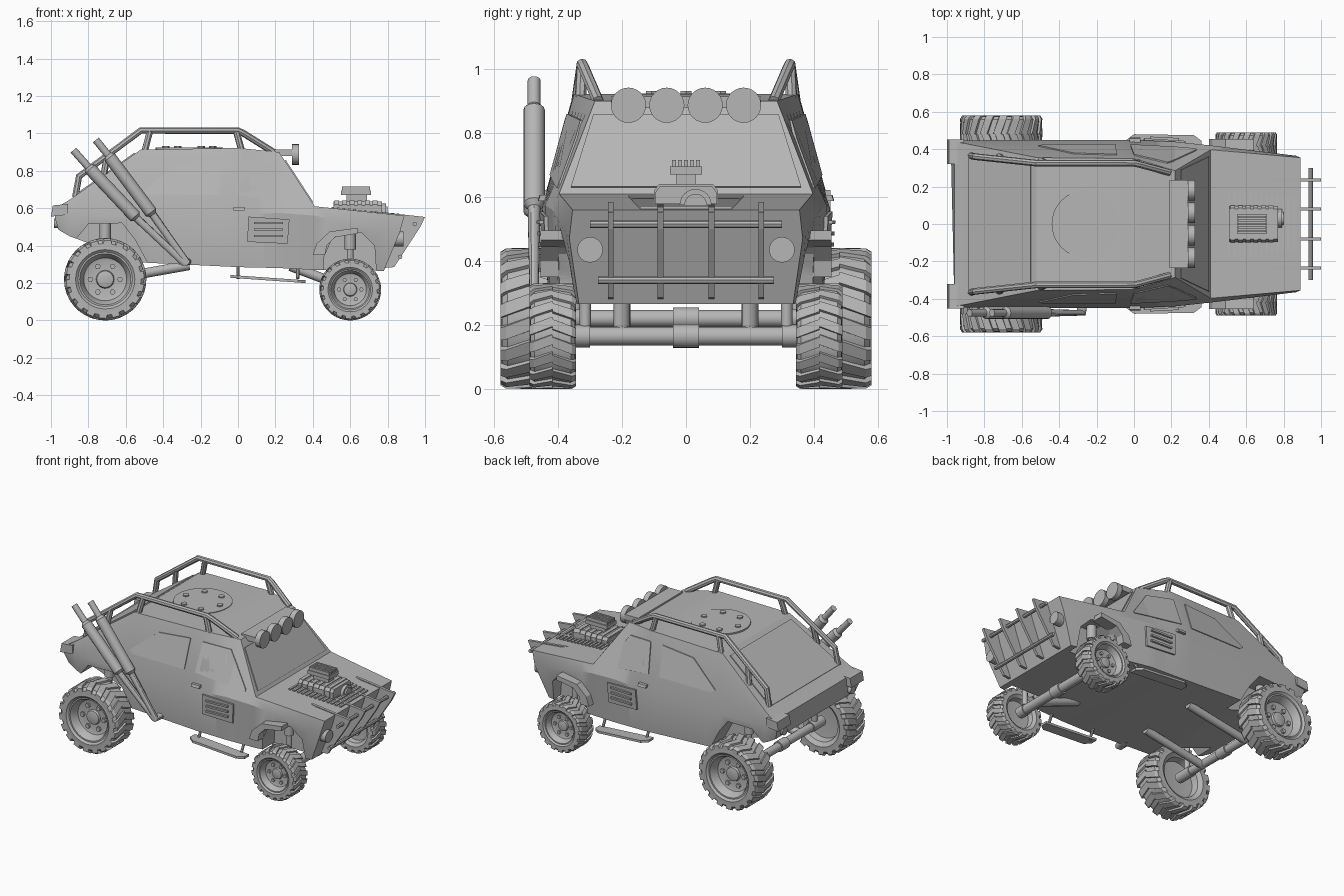
import bpy, bmesh, math
from mathutils import Vector as V

if "Cube" in bpy.data.objects:
    bpy.data.objects.remove(bpy.data.objects["Cube"])

mat = bpy.data.materials.new("plain grey")
mat.diffuse_color = (0.47, 0.47, 0.47, 1)
mat.use_nodes = True
mat.node_tree.nodes["Principled BSDF"].inputs["Base Color"].default_value = mat.diffuse_color

def finish(name, bm, smooth=False):
    bmesh.ops.recalc_face_normals(bm, faces=bm.faces[:])
    me = bpy.data.meshes.new(name)
    bm.to_mesh(me)
    bm.free()
    me.materials.append(mat)
    if smooth:
        me.polygons.foreach_set("use_smooth", [True] * len(me.polygons))
        me.set_sharp_from_angle(angle=math.radians(32))
    ob = bpy.data.objects.new(name, me)
    bpy.context.collection.objects.link(ob)
    return ob

def loft(bm, rings):
    rv = [[bm.verts.new(p) for p in r] for r in rings]
    n = len(rv[0])
    for a, b in zip(rv, rv[1:]):
        for i in range(n):
            bm.faces.new((a[i], a[(i + 1) % n], b[(i + 1) % n], b[i]))
    bm.faces.new(rv[0][::-1])
    bm.faces.new(rv[-1])

def box(bm, x0, x1, y0, y1, z0, z1):
    loft(bm, [[(x, y0, z0), (x, y1, z0), (x, y1, z1), (x, y0, z1)] for x in (x0, x1)])

def prism(bm, pts, y0, y1):          # side outline in x,z pushed along y
    loft(bm, [[(x, y, z) for x, z in pts] for y in (y0, y1)])

def cyl(bm, p, q, r, n=16, r2=None):
    p, q = V(p), V(q)
    rot = (q - p).to_track_quat('Z', 'Y')
    ring = lambda c, r: [c + rot @ V((r * math.cos(k * math.tau / n), r * math.sin(k * math.tau / n), 0)) for k in range(n)]
    loft(bm, [ring(p, r), ring(q, r if r2 is None else r2)])

def tubes(name, paths, r, n=2):      # each point is x,y,z and optional radius factor
    cu = bpy.data.curves.new(name, 'CURVE')
    cu.dimensions, cu.bevel_depth, cu.bevel_resolution, cu.use_fill_caps = '3D', r, n, True
    for path in paths:
        sp = cu.splines.new('POLY')
        sp.points.add(len(path) - 1)
        for pt, c in zip(sp.points, path):
            pt.co = (*c[:3], 1)
            pt.radius = c[3] if len(c) > 3 else 1
    tmp = bpy.data.objects.new(name + "_tmp", cu)
    bpy.context.collection.objects.link(tmp)
    dg = bpy.context.evaluated_depsgraph_get()
    me = bpy.data.meshes.new_from_object(tmp.evaluated_get(dg))
    bm = bmesh.new()
    bm.from_mesh(me)
    bpy.data.objects.remove(tmp)
    return finish(name, bm, True)

def both(path):
    return [path, [(p[0], -p[1], *p[2:]) for p in path]]

# body shell: stations of (bottom x,y,z), (shoulder x,y,z), (top x,y,z)
ST = [((-.96, .42, .485), (-.98, .44, .55), (-.96, .44, .61)),
      ((-.90, .425, .45), (-.90, .447, .56), (-.90, .43, .645)),
      ((-.52, .43, .31), (-.52, .45, .56), (-.52, .355, .913)),
      ((0, .43, .285), (0, .45, .565), (0, .35, .922)),
      ((.22, .425, .28), (.22, .44, .575), (.22, .285, .90)),
      ((.41, .40, .27), (.41, .42, .56), (.41, .397, .61)),
      ((.78, .335, .265), (.865, .365, .47), (.89, .355, .56))]
bm = bmesh.new()
fine = [[V(p).lerp(V(q), k / 6) for p, q in zip(a, b)] for a, b in zip(ST, ST[1:]) for k in range(6)] + [[V(p) for p in ST[-1]]]
loft(bm, [s + [V((p.x, -p.y, p.z)) for p in reversed(s)] for s in fine])
body = finish("body", bm, True)

# wheel arch cuts
ARCH = [[(-.88, .1), (-.87, .43), (-.80, .515), (-.62, .52), (-.55, .43), (-.48, .30), (-.48, .1)],
        [(.45, .1), (.46, .34), (.50, .43), (.56, .47), (.66, .47), (.73, .40), (.75, .1)]]
bm = bmesh.new()
for pts, y in zip(ARCH, (.30, .27)):
    prism(bm, pts, y, .7)
    prism(bm, pts, -.7, -y)
cutter = finish("arch_cutter", bm)
cutter.hide_render = True
mod = body.modifiers.new("arches", 'BOOLEAN')
mod.operation, mod.solver, mod.object = 'DIFFERENCE', 'EXACT', cutter
bpy.context.view_layer.objects.active = body
bpy.ops.object.modifier_apply(modifier="arches")
body.data.set_sharp_from_angle(angle=math.radians(25))
bpy.data.objects.remove(cutter)

def side_y(x, z):                    # body half width on the side surface
    for a, b in zip(ST, ST[1:]):
        if x <= b[1][0]:
            break
    t = (x - a[1][0]) / (b[1][0] - a[1][0])
    lo, mid, hi = [V(p).lerp(V(q), t) for p, q in zip(a, b)]
    if z < mid.z:
        lo, hi = lo, mid
    else:
        lo = mid
    return lo.y + (hi.y - lo.y) * (z - lo.z) / (hi.z - lo.z)

def side_plate(bm, pts, out, deep=.012):
    for s in (1, -1):
        loft(bm, [[(x, s * (side_y(x, z) + d), z) for x, z in pts] for d in (-deep, out)])

# glass plates
bm = bmesh.new()
side_plate(bm, [(-.51, .69), (-.32, .84), (-.09, .86), (-.10, .67), (-.48, .67)], .006, .003)
side_plate(bm, [(0, .86), (.18, .84), (.22, .785), (.22, .642), (-.02, .67)], .006, .003)
side_plate(bm, [(.22, .785), (.335, .64), (.335, .628), (.22, .642)], .006, .003)
finish("side_windows", bm)
bm = bmesh.new()
loft(bm, [[(x + d * .84, y, z + d * .55) for x, y, z in
     ((.25, .29, .855), (.25, -.29, .855), (.397, -.36, .63), (.397, .36, .63))] for d in (-.003, .006)])
finish("windscreen", bm)
bm = bmesh.new()
loft(bm, [[(x - d * .59, y, z + d * .81) for x, y, z in
     ((-.55, .32, .892), (-.55, -.32, .892), (-.88, -.37, .66), (-.88, .37, .66))] for d in (-.003, .006)])
finish("rear_window", bm)

# side vents with louvres, door handles
bm = bmesh.new()
side_plate(bm, [(.055, .555), (.275, .54), (.265, .41), (.05, .42)], .012)
for z in (.445, .48, .515):
    side_plate(bm, [(.085, z), (.24, z), (.24, z + .012), (.085, z + .012)], .024)
side_plate(bm, [(-.025, .588), (.035, .588), (.035, .606), (-.025, .606)], .02)
finish("side_vents_and_handles", bm)

# front fender flares
bm = bmesh.new()
for s in (1, -1):
    prism(bm, [(.40, .35), (.42, .41), (.49, .475), (.64, .495), (.64, .465), (.52, .445), (.475, .40), (.465, .35)], s * .375, s * .455)
finish("fender_flares", bm)

# roof hatch with bolts
bm = bmesh.new()
cyl(bm, (-.26, 0, .90), (-.26, 0, .924), .18, 40)
for k in range(6):
    a = k * math.tau / 6
    x, y = -.26 + .125 * math.cos(a), .125 * math.sin(a)
    cyl(bm, (x, y, .91), (x, y, .932), .02, 6)
finish("roof_hatch", bm, True)

# roof rails
rail = [(-.87, .365, .66), (-.85, .36, .77), (-.52, .325, 1.015), (0, .325, 1.015), (.03, .318, 1.0), (.19, .275, .90)]
struts = [[(-.47, .325, 1.015), (-.50, .34, .90)], [(-.01, .325, 1.015), (.02, .33, .905)], [(-.70, .345, .88), (-.72, .36, .76)]]
tubes("roof_rails", sum([both(p) for p in [rail] + struts], []), .018)

# roof light bar
bm = bmesh.new()
box(bm, .19, .29, -.235, .235, .878, .914)
finish("light_bar", bm)
bm = bmesh.new()
for y in (-.18, -.06, .06, .18):
    cyl(bm, (.29, y, .887), (.325, y, .887), .055, 24)
finish("roof_lamps", bm, True)

# headlights and tail lights
bm = bmesh.new()
for s in (1, -1):
    cyl(bm, (.80, s * .30, .435), (.885, s * .30, .435), .04, 24)
    cyl(bm, (-.94, s * .36, .52), (-.985, s * .36, .52), .026, 16)
finish("round_lights", bm, True)
bm = bmesh.new()
for s in (1, -1):
    prism(bm, [(-1, .555), (-.99, .615), (-.91, .622), (-.91, .565)], s * .32, s * .452)
finish("tail_lights", bm)

# bull bar
bm = bmesh.new()
for y in (-.235, -.08, .08, .235):
    prism(bm, [(.71, .585), (1, .553), (.975, .50), (.835, .285), (.775, .28), (.88, .54)], y - .009, y + .009)
finish("bull_bar_blades", bm)
tubes("bull_bar_tubes", [[(.945, -.30, .515), (.945, .30, .515)], [(.867, -.275, .34), (.867, .275, .34)]], .012)

# hood grille slats
bm = bmesh.new()
for k in range(13):
    x = .50 + k * .029
    z, w = .61 - (x - .41) * .104, .18 - k * .003
    box(bm, x, x + .014, -w, w, z - .02, z + .006)
finish("hood_slats", bm)

# engine: ribbed blower, pulley, intake scoop
bm = bmesh.new()
sec = [(-.10, .54), (-.10, .62), (-.085, .64), (.085, .64), (.10, .62), (.10, .54)]
loft(bm, [[(x, y * .95, z - .005) for y, z in sec] for x in (.51, .77)])
for k in range(6):
    x = .515 + k * .041
    loft(bm, [[(x + d, y, z) for y, z in sec] for d in (0, .026)])
box(bm, .58, .69, -.03, .03, .63, .67)
box(bm, .55, .71, -.05, .05, .67, .695)
for k in range(5):
    y = -.044 + k * .019
    box(bm, .555, .705, y, y + .012, .69, .715)
finish("engine", bm)
bm = bmesh.new()
cyl(bm, (.75, .03, .575), (.79, .03, .575), .05, 24)
cyl(bm, (.79, .03, .575), (.80, .03, .575), .035, 24)
finish("engine_pulley", bm, True)

# twin exhausts on one side
ex = []
for pts in ([(-.88, .91), (-.80, .82), (-.54, .545), (-.29, .31)], [(-.76, .965), (-.695, .885), (-.455, .565), (-.275, .31)]):
    a, b, c, d = [V((x, -.475, z)) for x, z in pts]
    m, n = b.lerp(c, .04), c.lerp(b, .04)
    ex.append([(*a, 1), (*b, 1), (*m, 1.7), (*n, 1.7), (*c, 1), (*d, 1), (d.x + .01, -.40, d.z + .005, 1)])
tubes("exhaust_pipes", ex, .02, 4)

# side steps
bm = bmesh.new()
for s in (1, -1):
    plan = [(-.04, .40), (-.04, .45), (0, .48), (.32, .475), (.36, .445), (.36, .40)]
    loft(bm, [[(x, s * y, z - x * .07) for x, y in plan] for z in (.225, .24)])
    for x in (0, .32):
        cyl(bm, (x, s * .42, .225), (x, s * .38, .30), .009, 8)
finish("side_steps", bm)

# axles, links and shock absorbers
bm = bmesh.new()
for x, z, y, r in ((-.71, .22, .42, .027), (.60, .165, .36, .03)):
    cyl(bm, (x, -y, z), (x, y, z), r)
    cyl(bm, (x, -.04, z), (x, .04, z), r + .008)
    for s in (1, -1):
        cyl(bm, (x, s * .30, z), (x, s * y, z), r + .006)
for s in (1, -1):
    cyl(bm, (-.71, s * .20, .215), (-.26, s * .20, .295), .026, 12)
    cyl(bm, (.60, s * .20, .17), (.28, s * .20, .29), .026, 12)
    for x, y, z0, z1 in ((-.71, .345, .22, .54), (.60, .315, .165, .49)):
        cyl(bm, (x, s * y, z0), (x, s * y, z1), .018, 12)
        cyl(bm, (x, s * y, z1 - .11), (x, s * y, z1), .03, 12)
finish("axles_and_suspension", bm, True)

# wheels: turned tyre and dished rim, chevron lugs, six wheel nuts
PROF = [(.30, -.3), (.56, -.35), (.60, -.8), (.72, -1), (.87, -.98), (.95, -.8), (.95, .8), (.87, .98), (.72, 1), (.66, .88),
        (.62, .88), (.58, .75), (.52, .35), (.46, .30), (.22, .30), (.20, .45), (.12, .5)]
def wheel(name, x, y, r, h, s, lugs=18):
    bm = bmesh.new()
    P = lambda rad, w, a: (x + rad * r * math.cos(a), s * (y + w * h), r + rad * r * math.sin(a))
    loft(bm, [[P(rad, w, k * math.tau / 44) for k in range(44)] for rad, w in PROF])
    for k in range(6):
        a = k * math.tau / 6
        cx, _, cz = P(.36, 0, a)
        cyl(bm, (cx, s * (y + .25 * h), cz), (cx, s * (y + .45 * h), cz), r * .07, 6)
    for k in range(lugs):
        for side in (1, -1):
            a0 = (k + (.15 if side > 0 else 0)) * math.tau / lugs
            rings = []
            for w, off, ro, ri in ((0, .12, 1, .93), (.85, -.02, 1, .93), (1.03, -.05, .95, .86), (1.03, -.05, .82, .80)):
                rings.append([P(rad, w * side, a0 + off + d) for rad, d in ((ri, 0), (ro, .015), (ro, .205), (ri, .22))])
            loft(bm, rings)
    finish(name, bm, True)

for s, tag in ((1, "left"), (-1, "right")):
    wheel("rear_wheel_" + tag, -.71, .48, .22, .097, s)
    wheel("front_wheel_" + tag, .60, .417, .165, .071, s)
